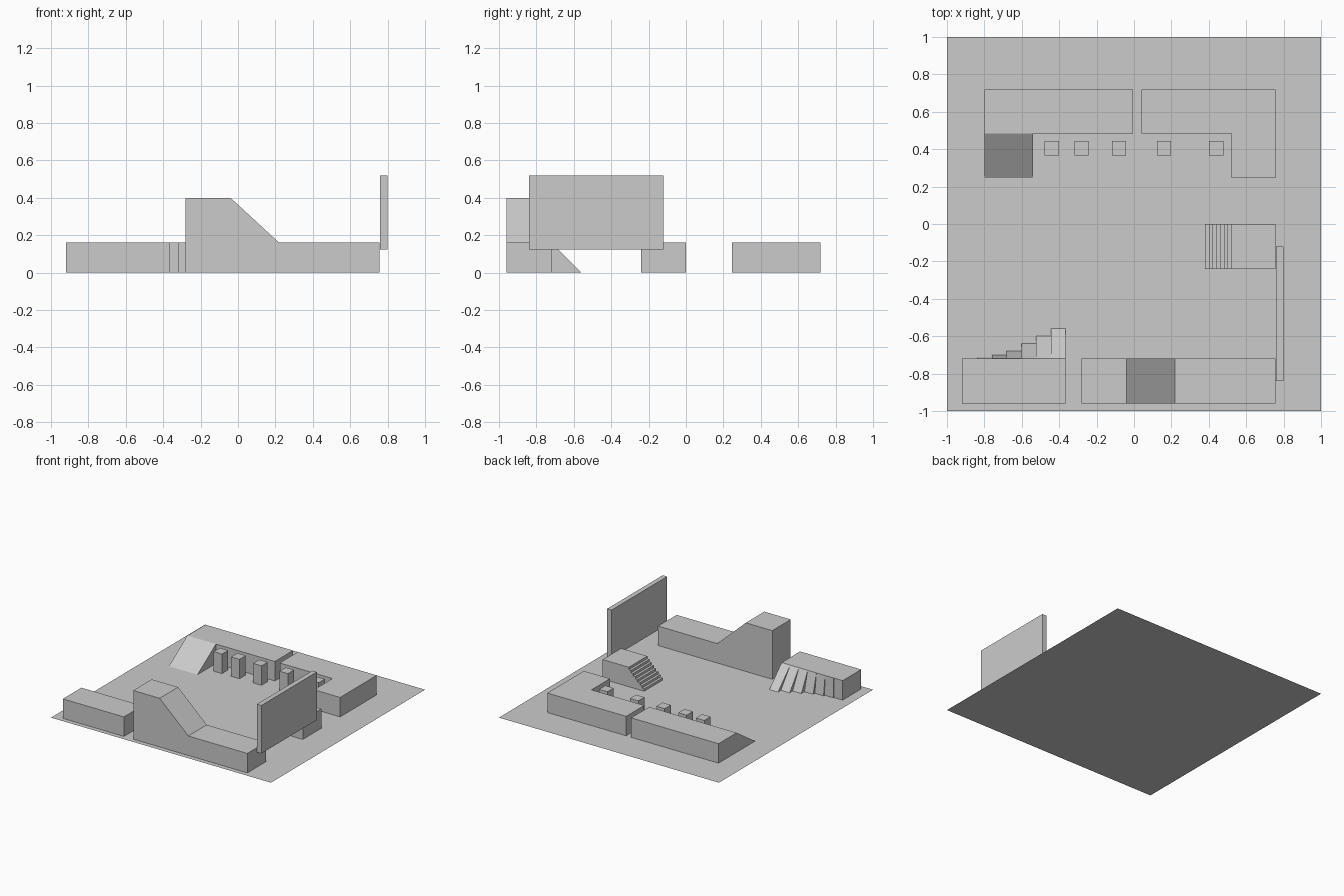
import bpy, bmesh
from mathutils import Vector

if "Cube" in bpy.data.objects:
    bpy.data.objects.remove(bpy.data.objects["Cube"])


def prism(name, profile, axis, lo, hi):
    """Extrude a 2D profile along x (profile = y,z), y (x,z) or z (x,y)."""
    place = {'x': lambda a, b, t: (t, a, b),
             'y': lambda a, b, t: (a, t, b),
             'z': lambda a, b, t: (a, b, t)}[axis]
    bm = bmesh.new()
    face = bm.faces.new([bm.verts.new(place(a, b, lo)) for a, b in profile])
    out = bmesh.ops.extrude_face_region(bm, geom=[face], use_keep_orig=True)
    verts = [g for g in out['geom'] if isinstance(g, bmesh.types.BMVert)]
    bmesh.ops.translate(bm, verts=verts, vec=Vector(place(0, 0, hi - lo)))
    bmesh.ops.recalc_face_normals(bm, faces=bm.faces)
    mesh = bpy.data.meshes.new(name)
    bm.to_mesh(mesh)
    bm.free()
    obj = bpy.data.objects.new(name, mesh)
    bpy.context.collection.objects.link(obj)
    return obj


def box(name, x0, x1, y0, y1, z0, z1):
    return prism(name, [(x0, y0), (x1, y0), (x1, y1), (x0, y1)], 'z', z0, z1)


H = 0.16  # platform height

# Ground sheet
bpy.ops.mesh.primitive_plane_add(size=2)
bpy.context.object.name = "ground_sheet"

# Back platforms and entry ramp
box("back_left_platform", -0.80, -0.005, 0.485, 0.72, 0, H)
prism("back_right_platform", [(0.04, 0.485), (0.52, 0.485), (0.52, 0.245),
                              (0.757, 0.245), (0.757, 0.72), (0.04, 0.72)], 'z', 0, H)
prism("back_ramp", [(0.245, 0), (0.485, 0), (0.485, H)], 'x', -0.80, -0.54)

# Row of stepping posts
for i, x in enumerate((-0.44, -0.28, -0.08, 0.16, 0.44)):
    box(f"post_{i + 1}", x - 0.038, x + 0.038, 0.365, 0.445, 0, H)

# Side platform with staircase falling toward -x
n, run = 7, 0.02
rise = H / (n + 1)
stairs = [(0.52, 0), (0.38, 0)]
for i in range(n):
    stairs += [(0.38 + i * run, (i + 1) * rise), (0.38 + (i + 1) * run, (i + 1) * rise)]
prism("side_stairs", stairs, 'y', -0.24, 0)
box("side_platform", 0.52, 0.757, -0.24, 0, 0, H)

# Front wall with high deck and slope
prism("front_slope_block", [(-0.28, 0), (0.757, 0), (0.757, H), (0.22, H),
                            (-0.04, 0.40), (-0.28, 0.40)], 'y', -0.96, -0.72)

# Front left platform with ramps that get steeper
box("front_left_platform", -0.92, -0.365, -0.96, -0.72, 0, H)
for i, depth in enumerate((0.16, 0.122, 0.082, 0.042, 0.02, 0.007)):
    x1 = -0.365 - 0.079 * i
    prism(f"bank_wedge_{i + 1}", [(-0.72, 0), (-0.72 + depth, 0), (-0.72, H)],
          'x', x1 - 0.079, x1)

# Raised board on the right
box("side_board", 0.76, 0.80, -0.84, -0.12, 0.125, 0.52)
